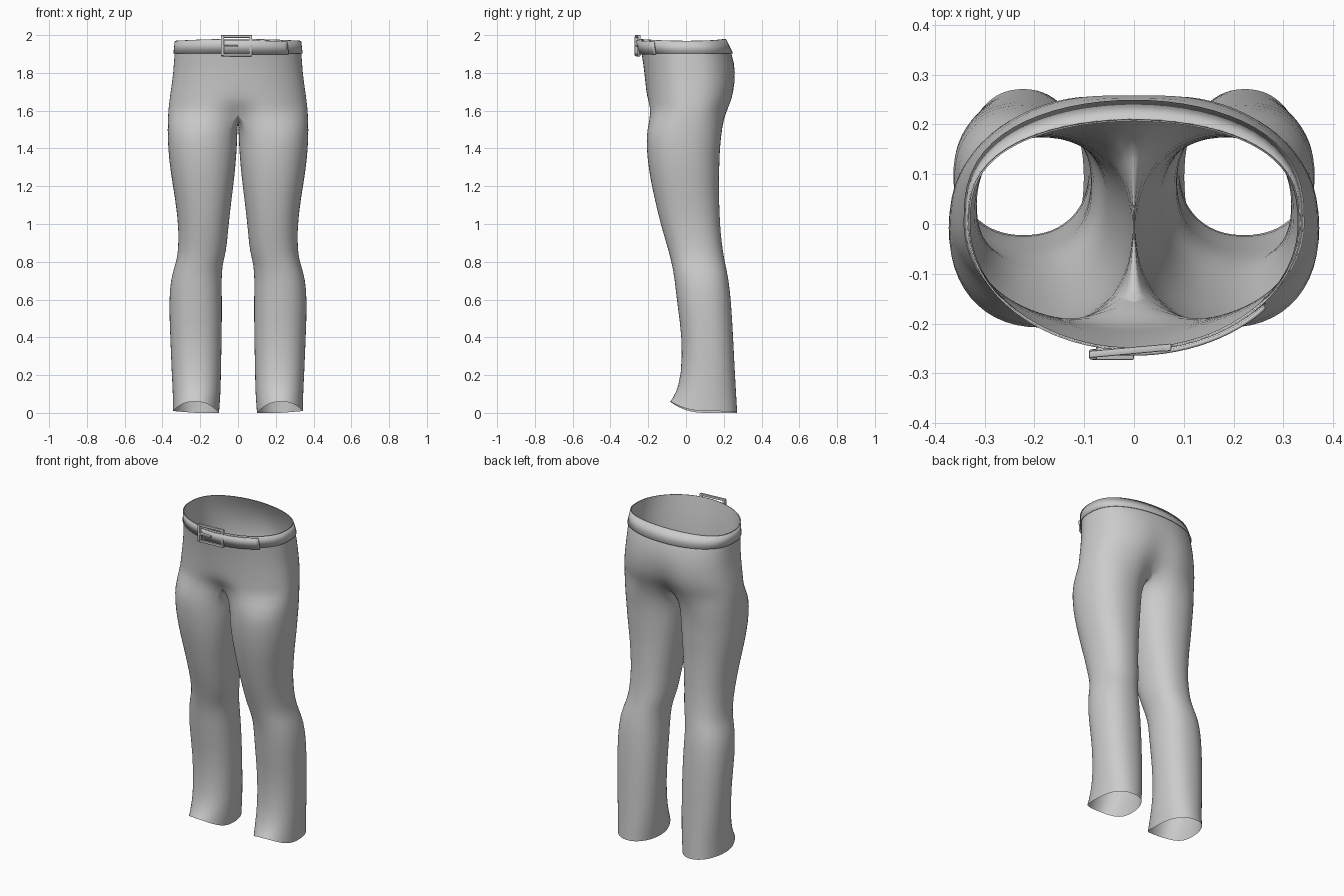
import bpy, bmesh
from math import sin, cos, pi, exp, radians, copysign

cube = bpy.data.objects.get("Cube")
if cube:
    bpy.data.objects.remove(cube)

grey = bpy.data.materials.new("grey cloth")
grey.use_nodes = True
COLOUR = (0.6, 0.6, 0.6, 1)
grey.diffuse_color = COLOUR
grey.node_tree.nodes["Principled BSDF"].inputs["Base Color"].default_value = COLOUR

OUTER, INNER = 20, 12          # segments around the outside and the inseam
RING = OUTER + INNER


def finish(name, bm):
    mesh = bpy.data.meshes.new(name)
    bm.to_mesh(mesh)
    bm.free()
    obj = bpy.data.objects.new(name, mesh)
    bpy.context.collection.objects.link(obj)
    mesh.materials.append(grey)
    mesh.polygons.foreach_set("use_smooth", [True] * len(mesh.polygons))
    return obj


def hip_point(t, z, half, front, back, dip_f=0, dip_b=0, out=0):
    """Point on a hip outline: t = 0 at the front centre, pi at the back."""
    x, c = (half + out) * sin(t), cos(t)
    valley = exp(-(x / 0.09) ** 2)
    if c > 0:
        y = -(front + out) * c * (1 - dip_f * valley)
    else:
        y = (back + out) * abs(c) ** 0.72 * (1 - dip_b * valley)
    return x, y, z


# Hip outlines: height, half width, front, back, front and back valley
HIPS = [
    (1.98, 0.330, 0.250, 0.207, 0, 0),
    (1.90, 0.338, 0.235, 0.246, 0, 0),
    (1.80, 0.343, 0.220, 0.272, 0, 0.03),
    (1.70, 0.358, 0.212, 0.268, 0.0, 0.08),
    (1.64, 0.366, 0.210, 0.252, 0.06, 0.14),
    (1.59, 0.371, 0.210, 0.232, 0.26, 0.24),
]
# Leg outlines: height, inner x, outer x, front y, back y
LEGS = [
    (1.50, 0.003, 0.375, -0.211, 0.192),
    (1.40, 0.006, 0.371, -0.210, 0.180),
    (1.30, 0.014, 0.361, -0.200, 0.178),
    (1.20, 0.025, 0.345, -0.182, 0.174),
    (1.08, 0.040, 0.326, -0.155, 0.178),
    (0.97, 0.052, 0.315, -0.127, 0.182),
    (0.85, 0.062, 0.317, -0.090, 0.196),
    (0.79, 0.082, 0.330, -0.076, 0.208),
    (0.71, 0.087, 0.358, -0.060, 0.226),
    (0.58, 0.084, 0.366, -0.048, 0.240),
    (0.40, 0.086, 0.359, -0.020, 0.250),
    (0.20, 0.090, 0.351, -0.024, 0.260),
    (0.10, 0.092, 0.345, -0.055, 0.266),
    (0.00, 0.100, 0.345, -0.085, 0.272),
]

# Trousers: one side lofted ring by ring, then mirrored
bm = bmesh.new()
rings = []
for z, *shape in HIPS:
    ring = []
    for i in range(OUTER + 1):
        t = pi * i / OUTER
        rim = -0.01 * sin(t) ** 2 if z > 1.95 else 0
        x, y, h = hip_point(t, z + rim, *shape)
        ring.append(bm.verts.new((0 if i in (0, OUTER) else x, y, h)))
    rings.append(ring)

# Crotch seam closes the last hip outline into a leg opening
front_y, back_y = rings[-1][0].co.y, rings[-1][-1].co.y
for k in range(1, INNER):
    f = k / INNER
    rings[-1].append(bm.verts.new((0, back_y + (front_y - back_y) * f,
                                   1.59 - 0.05 * sin(pi * f))))

for z, x0, x1, y0, y1 in LEGS:
    blend = min(1, max(0, (z - 0.9) / 0.6))
    start = radians(22.5 + 30 * blend)
    ring = []
    for i in range(RING):
        if i <= OUTER:
            a = -start + (pi + 2 * start) * i / OUTER
        else:
            a = pi + start + (pi - 2 * start) * (i - OUTER) / INNER
        s, c = sin(a), cos(a)
        x = (x0 + x1) / 2 + (x1 - x0) / 2 * copysign(abs(s) ** 0.9, s)
        y = (y0 + y1) / 2 - (y1 - y0) / 2 * copysign(abs(c) ** 0.9, c)
        hem = 0.06 * max(0, c) ** 2 + 0.01 * max(0, s) if z == 0 else 0
        ring.append(bm.verts.new((x, y, z + hem)))
    rings.append(ring)

for upper, lower in zip(rings, rings[1:]):
    closed = len(upper) == RING
    for i in range(RING if closed else OUTER):
        j = (i + 1) % RING
        bm.faces.new((upper[i], lower[i], lower[j], upper[j]))

trousers = finish("trousers", bm)
mirror = trousers.modifiers.new("mirror", "MIRROR")
mirror.merge_threshold = 0.001
trousers.modifiers.new("smooth", "SUBSURF").levels = 1
trousers.modifiers["smooth"].render_levels = 1


def strap(name, t0, t1, z0, z1, out, steps, thick):
    """Band that follows the waist between two angles."""
    bm = bmesh.new()
    columns = []
    for i in range(steps + 1):
        t = t0 + (t1 - t0) * i / steps
        column = []
        for z in (z0, z1):
            f = (1.98 - z) / 0.08
            shape = [a + (b - a) * f for a, b in zip(HIPS[0][1:], HIPS[1][1:])]
            x, y, h = hip_point(abs(t), z, *shape, out=out)
            drop = 0.01 * sin(t) ** 2 if z == z1 else 0
            column.append(bm.verts.new((copysign(x, sin(t)), y, h - drop)))
        columns.append(column)
    for a, b in zip(columns, columns[1:]):
        bm.faces.new((a[0], b[0], b[1], a[1]))
    bmesh.ops.remove_doubles(bm, verts=bm.verts, dist=0.0005)
    obj = finish(name, bm)
    solid = obj.modifiers.new("thickness", "SOLIDIFY")
    solid.thickness = thick
    solid.offset = 0
    return obj


# Belt round the waist, and its loose end over the front
strap("belt", -pi, pi, 1.902, 1.979, 0.003, 64, 0.003)
strap("belt_end", -0.22, 0.86, 1.898, 1.972, 0.012, 16, 0.008)


def bar(name, x0, x1, z0, z1, depth=0.014):
    """Buckle bar, lying along the slanting front of the belt."""
    bm = bmesh.new()
    bmesh.ops.create_cube(bm, size=1)
    for v in bm.verts:
        x = (x0 + x1) / 2 + v.co.x * (x1 - x0)
        z = (z0 + z1) / 2 + v.co.z * (z1 - z0)
        v.co = (x, -0.262 + max(0, x) * 0.2 + v.co.y * depth, z)
    bmesh.ops.bevel(bm, geom=bm.edges[:], offset=0.003, segments=2,
                    affect="EDGES", profile=0.5)
    return finish(name, bm)


# Buckle frame and prong
bar("buckle_left", -0.09, -0.074, 1.89, 1.995, 0.02)
bar("buckle_right", 0.060, 0.075, 1.89, 2.0)
bar("buckle_top", -0.09, 0.075, 1.986, 2.0)
bar("buckle_bottom", -0.09, 0.075, 1.888, 1.902)
bar("buckle_prong", -0.085, 0.0, 1.937, 1.947, 0.022)

for obj in bpy.context.scene.objects:
    obj.select_set(obj.type == "MESH")
bpy.context.view_layer.objects.active = trousers
bpy.ops.object.shade_smooth_by_angle(angle=radians(40))
